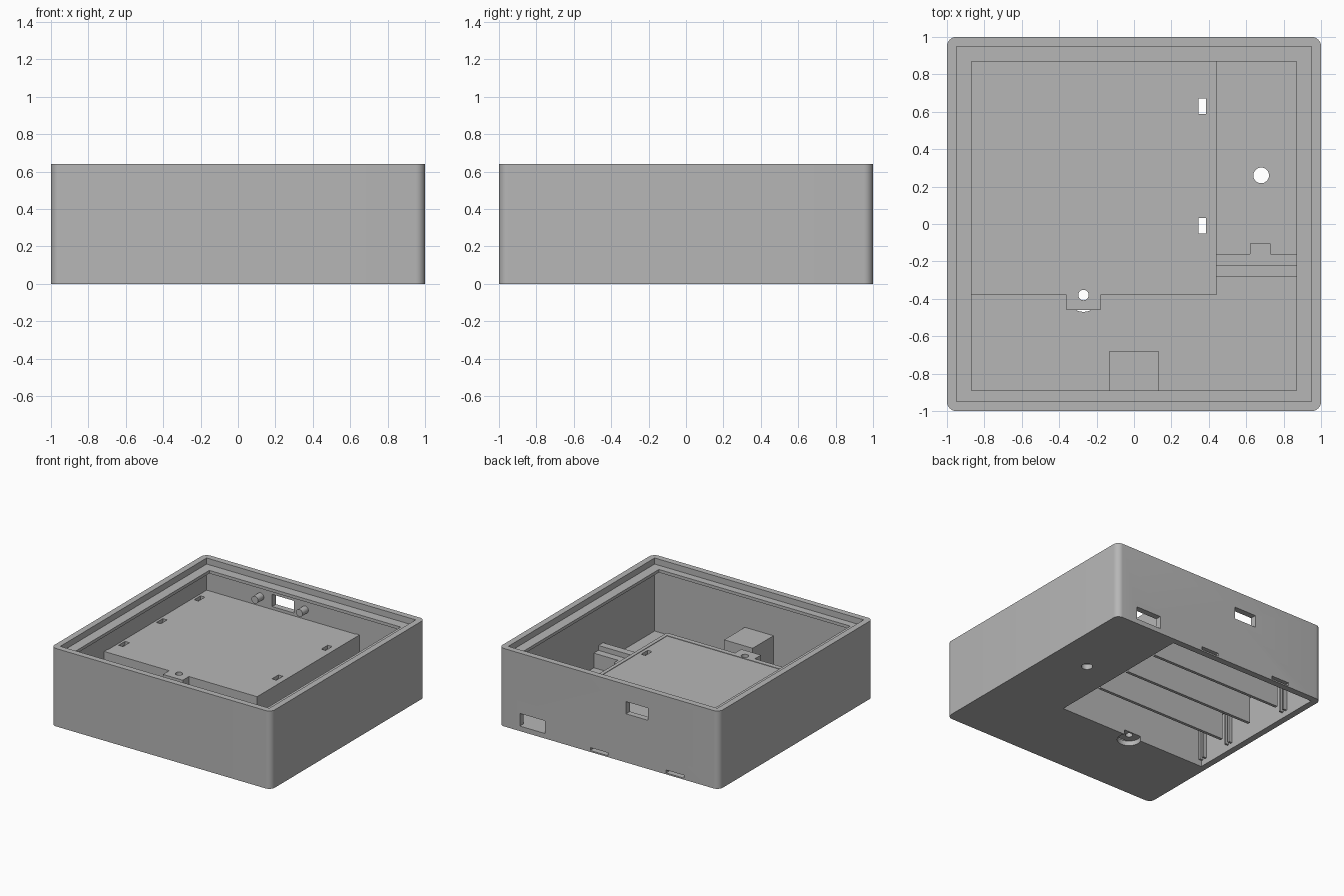
import bpy, bmesh

old = bpy.data.objects.get("Cube")
if old:
    bpy.data.objects.remove(old, do_unlink=True)

grey = bpy.data.materials.new("plain grey")
grey.use_nodes = True
COLOUR = (0.47, 0.47, 0.47, 1)
grey.diffuse_color = COLOUR
grey.node_tree.nodes["Principled BSDF"].inputs["Base Color"].default_value = COLOUR


def finish(name, bm):
    mesh = bpy.data.meshes.new(name)
    bm.to_mesh(mesh)
    bm.free()
    mesh.materials.append(grey)
    ob = bpy.data.objects.new(name, mesh)
    bpy.context.collection.objects.link(ob)
    return ob


def box(name, x, y, z, corner=0):
    """Box from (low, high) ranges, with optional rounded upright edges."""
    bm = bmesh.new()
    bmesh.ops.create_cube(bm, size=1)
    for v in bm.verts:
        v.co = [r[0] if c < 0 else r[1] for c, r in zip(v.co, (x, y, z))]
    if corner:
        upright = [e for e in bm.edges
                   if abs(e.verts[0].co.z - e.verts[1].co.z) > 0.01]
        bmesh.ops.bevel(bm, geom=upright, offset=corner, segments=8,
                        profile=0.5, affect='EDGES')
    return finish(name, bm)


def cylinder(name, centre, radius, depth, along_y=False):
    bm = bmesh.new()
    bmesh.ops.create_cone(bm, cap_ends=True, segments=32, radius1=radius,
                          radius2=radius, depth=depth)
    for v in bm.verts:
        if along_y:
            v.co = (v.co.x, -v.co.z, v.co.y)
        v.co = [a + b for a, b in zip(v.co, centre)]
    return finish(name, bm)


def combine(target, tools, operation='DIFFERENCE'):
    """Apply a boolean for each tool, then discard the tool."""
    bpy.context.view_layer.objects.active = target
    for tool in tools:
        mod = target.modifiers.new("cut", 'BOOLEAN')
        mod.operation = operation
        mod.solver = 'EXACT'
        mod.object = tool
        bpy.ops.object.modifier_apply(modifier=mod.name)
        bpy.data.objects.remove(tool, do_unlink=True)


def smooth(ob):
    bpy.ops.object.select_all(action='DESELECT')
    ob.select_set(True)
    bpy.context.view_layer.objects.active = ob
    bpy.ops.object.shade_smooth_by_angle()


WALL = 0.95      # inside face of the walls
FLOOR = 0.04
inside = (-WALL, WALL)
back = (0.9, 1.1)

# Case with a stepped rim, overhanging ledge and open battery bay
case = box("case", (-1, 1), (-1, 1), (0, 0.64), corner=0.05)
combine(case, [
    box("lid_recess", inside, inside, (0.59, 0.8)),
    box("cavity", inside, inside, (FLOOR, 0.565)),
    box("ledge_opening", (-0.87, 0.87), (-0.89, 0.87), (0.5, 0.7)),
    box("bay_opening", (-0.947, 0.41), (-0.34, 0.947), (-0.1, 0.1)),
    cylinder("floor_hole", (0.68, 0.26, 0), 0.042, 0.3),
    cylinder("screw_notch", (-0.27, -0.38, 0), 0.09, 0.2),
    box("low_port", (0.58, 0.81), back, (0.041, 0.145)),
    box("high_port", (-0.355, -0.155), back, (0.4, 0.5)),
    box("cover_slot_a", (0.01, 0.17), back, (0.012, 0.036)),
    box("cover_slot_b", (-0.68, -0.52), back, (0.012, 0.036)),
])
smooth(case)

# Hollow battery bay with a screw boss and contact slots
bay = box("battery_bay", (-WALL, 0.44), (-0.38, WALL), (FLOOR, 0.38))
combine(bay, [box("screw_boss", (-0.36, -0.18), (-0.46, -0.36), (FLOOR, 0.38))], 'UNION')
cuts = [
    box("bay_space", (-1.1, 0.41), (-0.34, 1.1), (-0.1, 0.345)),
    box("roof_step", (-1.1, 0.41), (-0.34, 1.1), (0.376, 0.5)),
    cylinder("screw_hole", (-0.27, -0.38, 0.2), 0.028, 0.8),
]
slots = [(0.365, 0.63), (0.365, -0.01), (-0.91, 0.8), (-0.91, 0.31), (-0.91, -0.18)]
for x, y in slots:
    cuts.append(box("contact_slot", (x - 0.02, x + 0.02), (y - 0.042, y + 0.042), (0.3, 0.5)))
combine(bay, cuts)
smooth(bay)

# Dividers between the battery places, with thin contact posts at the end
for i, y in enumerate((-0.01, 0.31, 0.63)):
    box(f"battery_divider_{i + 1}", (-0.87, 0.33), (y - 0.012, y + 0.012), (0.06, 0.35))
for i, y in enumerate((-0.31, -0.01, 0.63)):
    for side in (-1, 1):
        c = y + side * 0.02
        box(f"contact_post_{i + 1}", (-0.95, -0.92), (c - 0.008, c + 0.008), (0.05, 0.35))

# Stepped board holder beside the bay
box("holder_high_step", (0.44, WALL), (-0.28, -0.22), (FLOOR, 0.2))
box("holder_low_step", (0.44, WALL), (-0.22, -0.16), (FLOOR, 0.16))
box("holder_tab", (0.62, 0.73), (-0.16, -0.105), (FLOOR, 0.16))

# Block against the front wall
box("front_block", (-0.13, 0.13), (-WALL, -0.68), (FLOOR, 0.29))

# Mounting pegs on each side of the high port
for label, x in (("right", -0.46), ("left", -0.055)):
    smooth(cylinder(f"mounting_peg_{label}", (x, 0.915, 0.455), 0.03, 0.08, along_y=True))
